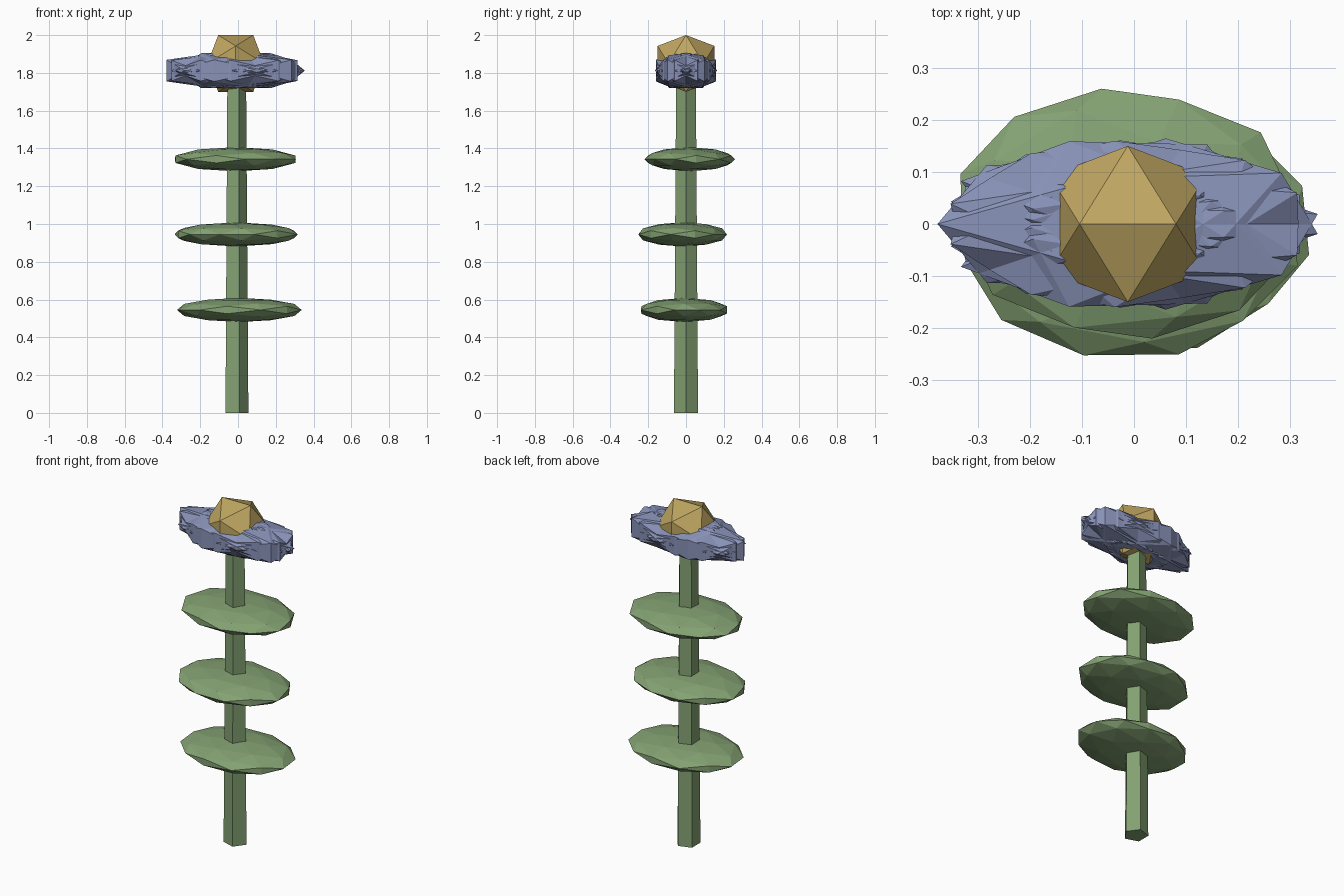
import bpy, bmesh
from math import radians, sqrt
from mathutils import Matrix, Vector

if "Cube" in bpy.data.objects:
    bpy.data.objects.remove(bpy.data.objects["Cube"])

CX = -0.012
PHI = (1 + sqrt(5)) / 2


def material(name, rgb):
    m = bpy.data.materials.new(name)
    m.diffuse_color = (*rgb, 1)
    m.use_nodes = True
    m.node_tree.nodes["Principled BSDF"].inputs["Base Color"].default_value = m.diffuse_color
    return m


GREEN = material("leaf_green", (0.23, 0.36, 0.17))
BLUE = material("petal_blue", (0.25, 0.29, 0.48))
GOLD = material("centre_gold", (0.52, 0.38, 0.12))


def finish(name, bm, mat):
    bmesh.ops.recalc_face_normals(bm, faces=bm.faces)
    me = bpy.data.meshes.new(name)
    bm.to_mesh(me)
    bm.free()
    me.materials.append(mat)
    ob = bpy.data.objects.new(name, me)
    bpy.context.collection.objects.link(ob)
    return ob


def ico(bm, mat, fine=False):
    """Unit icosahedron with an edge along x on top; fine adds one subdivision."""
    pts = [Vector(p).normalized() for a in (-1, 1) for b in (-PHI, PHI)
           for p in ((a, 0, b), (0, b, a), (b, a, 0))]
    if fine:
        edge = 2 / sqrt(1 + PHI * PHI)
        pts += [(p + q).normalized() for i, p in enumerate(pts) for q in pts[:i]
                if abs((p - q).length - edge) < 0.01]
    verts = [bm.verts.new(mat @ p) for p in pts]
    bmesh.ops.convex_hull(bm, input=verts)


def place(x, y, z, sx, sy, sz):
    return Matrix.Translation((x, y, z)) @ Matrix.Diagonal((sx, sy, sz, 1))


def spin(deg):
    return Matrix.Rotation(radians(deg), 4, 'Z')


# Tapered five-sided stem
bm = bmesh.new()
bmesh.ops.create_cone(bm, cap_ends=True, segments=5, radius1=0.067, radius2=0.055,
                      depth=1.75, matrix=Matrix.Translation((CX, 0, 0.875)) @ spin(-90))
tip = max(bm.verts, key=lambda v: v.co.x)
if abs(tip.co.y) > 0.005:
    bmesh.ops.rotate(bm, verts=bm.verts, cent=(CX, 0, 0), matrix=Matrix.Rotation(radians(90), 3, 'Z'))
finish("stem", bm, GREEN)

# Three flattened leaf discs
for i, (x, y, z, turn) in enumerate([(0.007, -0.01, 0.545, 20),
                                     (-0.01, -0.018, 0.945, 75),
                                     (-0.014, 0.02, 1.343, 130)]):
    bm = bmesh.new()
    ico(bm, place(x, y, z, 0.337, 0.243, 0.064) @ spin(turn), fine=True)
    finish(f"leaf_{i + 1}", bm, GREEN)

# Spiky petal ring: five clusters of overlapping petals, stretched along x
R, D = 0.796, 0.318
flower = place(CX, 0, 1.812, 0.368, 0.168, 0.1366)
for k in range(5):
    bm = bmesh.new()
    for off, size in ((0, 1), (-14, 0.96), (14, 0.96)):
        out = Matrix.Translation((0, D * size, 0)) @ Matrix.Diagonal((R * size, R * size, R * size, 1))
        ico(bm, flower @ spin(90 + 72 * k + off) @ out)
    finish(f"petal_{k + 1}", bm, BLUE)

# Faceted flower centre
bm = bmesh.new()
ico(bm, place(CX, 0, 1.85, 0.1765, 0.1765, 0.1765))
finish("flower_centre", bm, GOLD)
